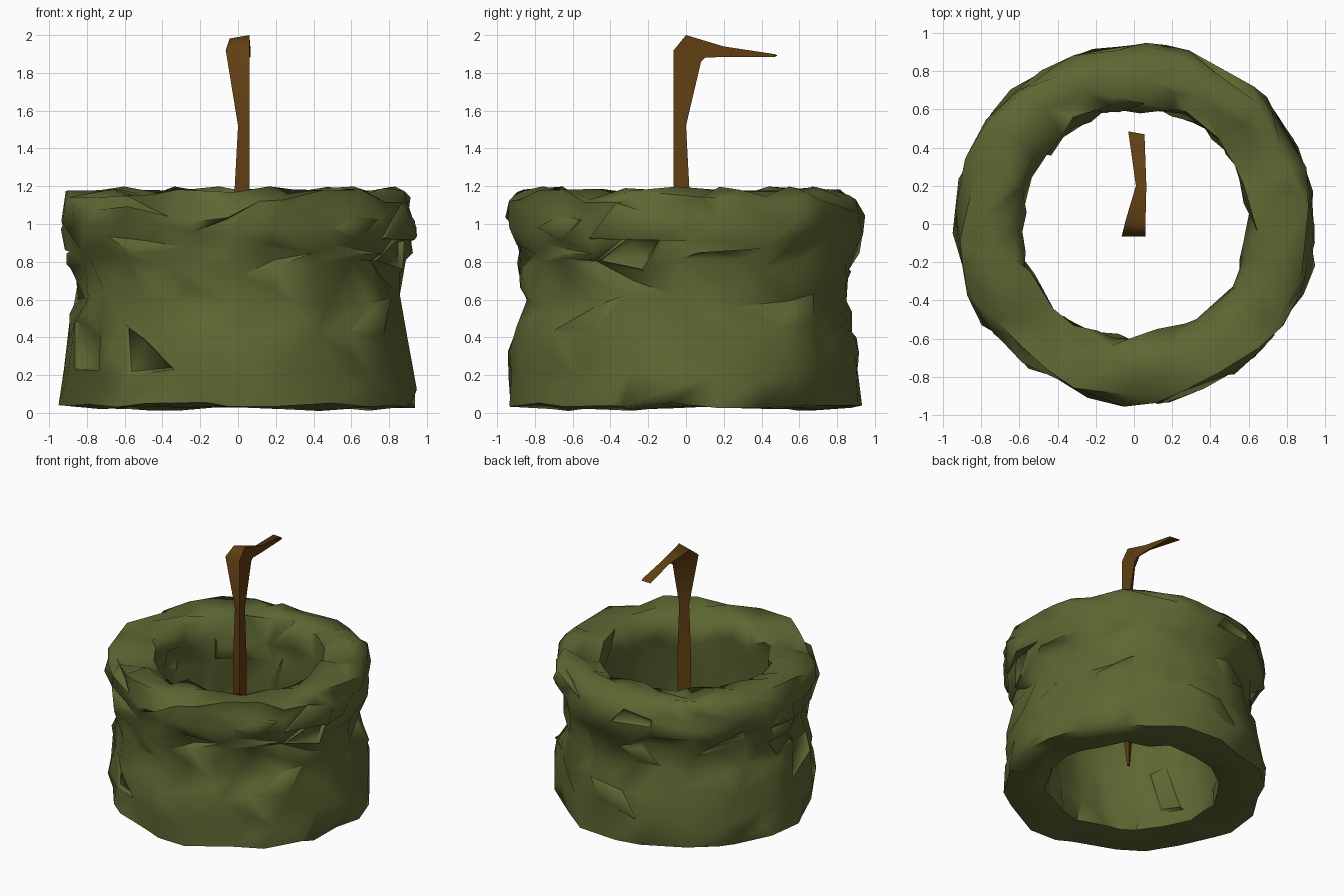
import bpy, bmesh, math, random
from mathutils import Vector

random.seed(5)
cube = bpy.data.objects.get("Cube")
if cube:
    bpy.data.objects.remove(cube, do_unlink=True)


def material(name, rgb):
    mat = bpy.data.materials.new(name)
    mat.use_nodes = True
    mat.diffuse_color = (*rgb, 1)
    mat.node_tree.nodes["Principled BSDF"].inputs["Base Color"].default_value = (*rgb, 1)
    return mat


def finish(bm, name, mat, angle):
    bmesh.ops.recalc_face_normals(bm, faces=bm.faces)
    mesh = bpy.data.meshes.new(name)
    bm.to_mesh(mesh)
    bm.free()
    mesh.materials.append(mat)
    obj = bpy.data.objects.new(name, mesh)
    bpy.context.collection.objects.link(obj)
    bpy.ops.object.select_all(action='DESELECT')
    obj.select_set(True)
    bpy.context.view_layer.objects.active = obj
    bpy.ops.object.shade_smooth_by_angle(angle=math.radians(angle))
    return obj


def bridge(bm, a, b):
    n = len(a)
    for i in range(n):
        j = (i + 1) % n
        bm.faces.new((a[i], a[j], b[j], b[i]))


moss = material("moss_green", (0.11, 0.135, 0.032))
wood = material("dark_wood", (0.12, 0.05, 0.006))

# Rough stone ring: closed (radius, height) section swept around z
section = [(.63, .05), (.77, .03), (.925, .045), (.92, .24), (.9, .44), (.86, .6),
           (.865, .78), (.91, .89), (.935, .97), (.935, 1.07), (.895, 1.155), (.75, 1.17),
           (.62, 1.14), (.61, 1.0), (.63, .84), (.64, .5), (.64, .22)]
SEGMENTS = 24
bm = bmesh.new()
rings = []
for s in range(SEGMENTS):
    ring = []
    for k, (r, z) in enumerate(section):
        wall = .1 < z < 1.1
        a = math.tau * (s + .5 * (k % 2) + random.uniform(-.36, .36)) / SEGMENTS
        r += random.uniform(-.03, .03)
        if wall:
            z += random.uniform(-.06, .06)
        else:
            z += random.uniform(-.03, .03) if z > 1 else random.uniform(-.02, .01)
        ring.append(bm.verts.new((r * math.cos(a), r * math.sin(a), max(z, 0))))
    rings.append(ring)
for s in range(SEGMENTS):
    bridge(bm, rings[s], rings[(s + 1) % SEGMENTS])
bmesh.ops.recalc_face_normals(bm, faces=bm.faces)

# Star-shaped bumps and dents over the walls and rim
for offset in (.03, -.03):
    dents = [f for f in bm.faces if len(f.verts) == 4 and f.calc_area() > .018
             and f.calc_center_median().z > .1 and random.random() < .28]
    bmesh.ops.poke(bm, faces=dents, offset=offset)

# Chipped and raised stones on the walls
for depth in (.02, -.025):
    chips = [f for f in bm.faces if len(f.verts) == 4 and f.calc_area() > .02
             and .15 < f.calc_center_median().z < 1.05 and random.random() < .17]
    bmesh.ops.inset_individual(bm, faces=chips, thickness=.025, depth=depth)
bmesh.ops.triangulate(bm, faces=bm.faces)
finish(bm, "stone_ring", moss, 60)

# Hooked three-sided pole: left and right x, outer (y, z), inner (y, z),
# and how far the left edge sits from outer towards inner
stations = [
    (.02, .04, (-.03, .22), (-.01, .22), .4),
    (-.02, .06, (-.065, .6), (.025, .6), .4),
    (-.02, .06, (-.067, 1.15), (.02, 1.15), .4),
    (0, .06, (-.065, 1.52), (0, 1.52), .4),
    (-.065, .06, (-.065, 1.92), (.08, 1.86), 0),
    (-.045, .06, (0, 2.0), (.1, 1.88), .15),
    (.01, .065, (.2, 1.94), (.2, 1.885), .3),
    (-.03, .055, (.465, 1.9), (.47, 1.885), .5),
]
bm = bmesh.new()
loops = []
for left, right, outer, inner, mix in stations:
    outer, inner = Vector(outer), Vector(inner)
    corners = ((left, outer.lerp(inner, mix)), (right, outer), (right, inner))
    loops.append([bm.verts.new((x, *p)) for x, p in corners])
loops[-1][0].co.y = .485
for a, b in zip(loops, loops[1:]):
    bridge(bm, a, b)
bm.faces.new(loops[0])
bm.faces.new(loops[-1])
finish(bm, "hooked_pole", wood, 75)
